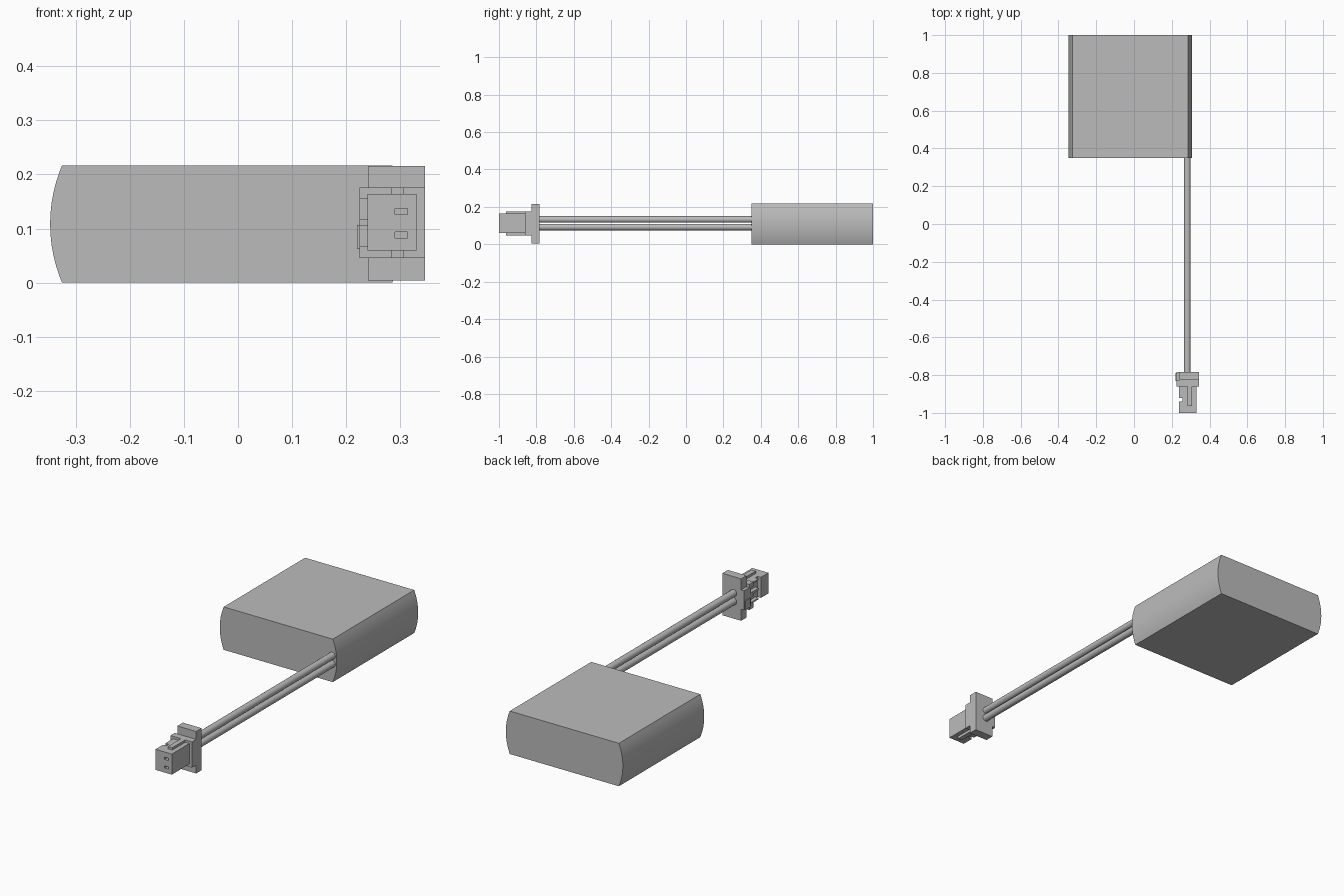
import bpy, bmesh, math
from mathutils import Vector

if "Cube" in bpy.data.objects:
    bpy.data.objects.remove(bpy.data.objects["Cube"])

grey = bpy.data.materials.new("mid grey")
grey.use_nodes = True
colour = (0.5, 0.5, 0.5, 1)
grey.diffuse_color = colour
grey.node_tree.nodes["Principled BSDF"].inputs["Base Color"].default_value = colour


def add_object(name, bm):
    bmesh.ops.recalc_face_normals(bm, faces=bm.faces)
    mesh = bpy.data.meshes.new(name)
    bm.to_mesh(mesh)
    bm.free()
    mesh.materials.append(grey)
    obj = bpy.data.objects.new(name, mesh)
    bpy.context.collection.objects.link(obj)
    return obj


def box(name, x, y, z):
    """Box from (low, high) ranges on each axis."""
    bm = bmesh.new()
    bmesh.ops.create_cube(bm, size=1)
    for v in bm.verts:
        v.co = [r[0] if c < 0 else r[1] for c, r in zip(v.co, (x, y, z))]
    return add_object(name, bm)


def extrude_y(name, profile, y0, y1):
    """Solid from an x-z profile swept along y."""
    bm = bmesh.new()
    face = bm.faces.new([bm.verts.new((x, y0, z)) for x, z in profile])
    new = bmesh.ops.extrude_face_region(bm, geom=[face])["geom"]
    moved = [v for v in new if isinstance(v, bmesh.types.BMVert)]
    bmesh.ops.translate(bm, verts=moved, vec=Vector((0, y1 - y0, 0)))
    return add_object(name, bm)


def smooth(obj):
    bpy.ops.object.select_all(action="DESELECT")
    obj.select_set(True)
    bpy.context.view_layer.objects.active = obj
    bpy.ops.object.shade_smooth_by_angle(angle=math.radians(30))


def cut(obj, cutter):
    cutter.hide_render = True
    cutter.hide_viewport = True
    mod = obj.modifiers.new("cut", "BOOLEAN")
    mod.operation = "DIFFERENCE"
    mod.solver = "EXACT"
    mod.object = cutter


# Battery body: flat top and bottom with shallow arcs at the sides
HEIGHT, BULGE, CENTRE, HALF = 0.217, 0.022, -0.02, 0.305
radius = (HEIGHT ** 2 / 4 + BULGE ** 2) / (2 * BULGE)
spread = math.asin(HEIGHT / 2 / radius)
STEPS = 16
arc = []
for i in range(STEPS + 1):
    a = spread * (2 * i / STEPS - 1)
    arc.append((HALF + BULGE - radius + radius * math.cos(a),
                HEIGHT / 2 + radius * math.sin(a)))
profile = [(CENTRE + x, z) for x, z in arc]
profile += [(CENTRE - x, z) for x, z in reversed(arc)]
smooth(extrude_y("battery_body", profile, 0.35, 1.0))

# Pair of lead wires
WIRE_Z = {"upper": 0.133, "lower": 0.092}
for label, z in WIRE_Z.items():
    ring = [(0.282 + 0.0175 * math.cos(math.tau * i / 24),
             z + 0.0175 * math.sin(math.tau * i / 24)) for i in range(24)]
    smooth(extrude_y(label + "_wire", ring, -0.785, 0.352))

# Connector flange and collar
box("connector_flange", (0.24, 0.345), (-0.827, -0.783), (0.004, 0.216))
collar = box("connector_collar", (0.224, 0.345), (-0.86, -0.825), (0.046, 0.176))
box("collar_step", (0.224, 0.242), (-0.827, -0.783), (0.062, 0.16))
box("latch_tip", (0.22, 0.226), (-0.83, -0.79), (0.062, 0.107))

# Connector nose with a slot and terminal windows on its side
nose = box("connector_nose", (0.239, 0.33), (-1.0, -0.858), (0.06, 0.164))
cut(nose, box("slot_cutter", (0.2, 0.258), (-0.94, -0.922), (0.0, 0.2)))
for label, z in {"upper": 0.136, "lower": 0.086}.items():
    span = (z - 0.019, z + 0.019)
    cut(nose, box(label + "_window_cutter", (0.2, 0.258), (-0.93, -0.85), span))
    cut(collar, box(label + "_collar_cutter", (0.2, 0.239), (-0.9, -0.84), span))

# Terminal openings in the nose tip
for label, z in {"upper": 0.132, "lower": 0.088}.items():
    cut(nose, box(label + "_terminal_cutter", (0.29, 0.313), (-1.1, -0.96),
                  (z - 0.0055, z + 0.0055)))

# Guide ribs above and below the nose
for label, z in {"upper": (0.162, 0.176), "lower": (0.046, 0.062)}.items():
    box(label + "_guide_rib", (0.283, 0.307), (-0.963, -0.858), z)
